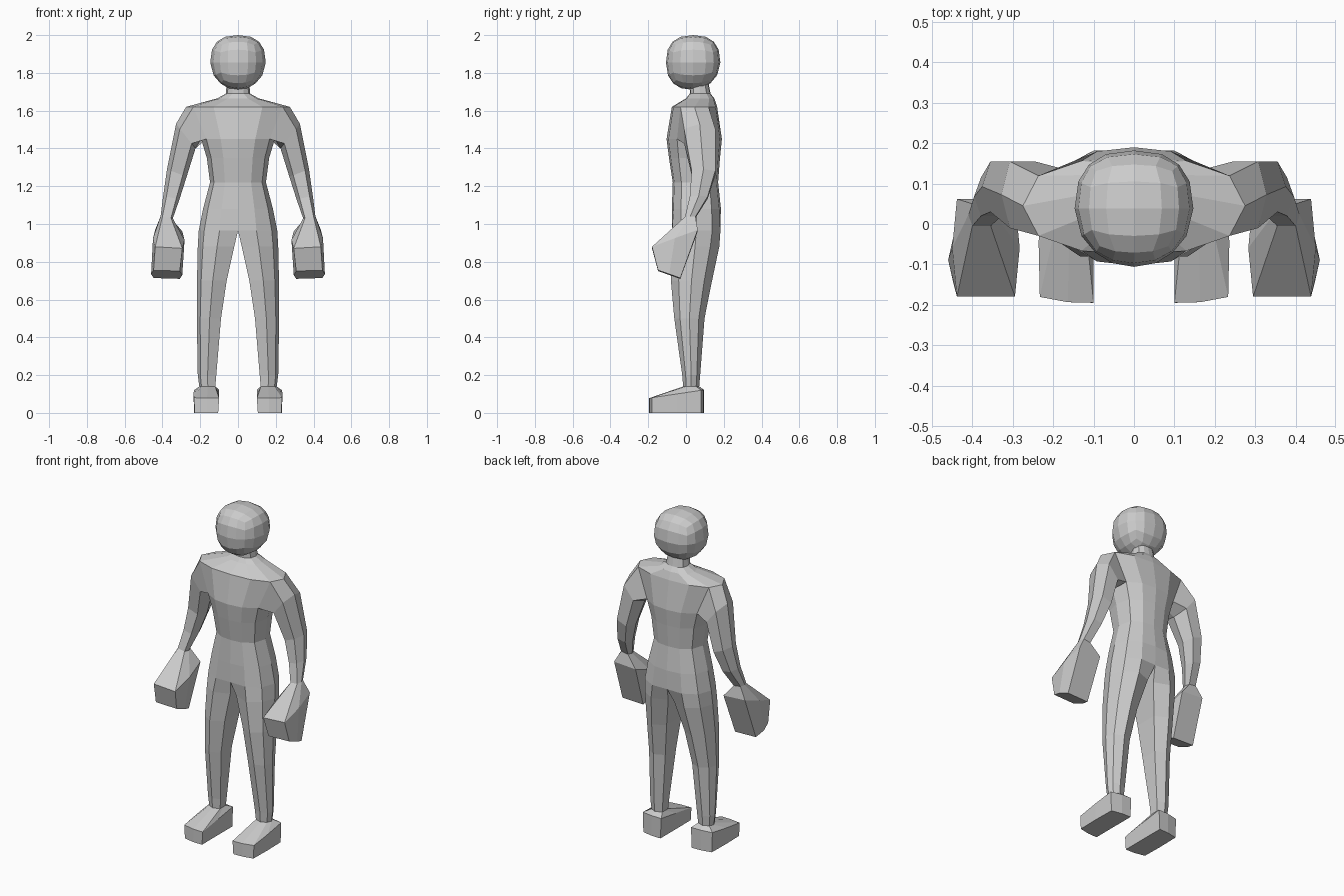
import bpy, bmesh
from mathutils import Vector

if "Cube" in bpy.data.objects:
    bpy.data.objects.remove(bpy.data.objects["Cube"])


def lerp(a, b, t):
    return a + (b - a) * t


def make_object(name, bm):
    bmesh.ops.recalc_face_normals(bm, faces=bm.faces)
    mesh = bpy.data.meshes.new(name)
    bm.to_mesh(mesh)
    bm.free()
    ob = bpy.data.objects.new(name, mesh)
    bpy.context.collection.objects.link(ob)
    return ob


def body_ring(bm, z, x_in, x_out, yf, yb, c, box=0.0, tilt=0.0):
    """Eight points around half the torso or one leg; c rounds the inner side."""
    w, h, m = x_out - x_in, (yb - yf) / 2, (yf + yb) / 2
    xs, ys = lerp(0.86, 1, box), lerp(0.62, 0.95, box)
    flat, inner = lerp(0.93 + 0.07 * c, 1, box), 1 - 0.35 * c
    pts = [(0, -inner), (0.47, -flat), (xs, -ys), (1, 0),
           (xs, ys), (0.47, flat), (0, inner), (0, 0)]
    return [bm.verts.new((x_in + w * u, m + h * v, z + tilt * h * v)) for u, v in pts]


def arm_ring(bm, xo, zo, xi, zi, yf, yb, tilt, inset):
    """Six points around the arm, from its outer point to its inner point."""
    o, i, m = Vector((xo, 0, zo)), Vector((xi, 0, zi)), (yf + yb) / 2
    pts = [(inset, yf), (0, m), (inset, yb), (1 - inset, yb), (1, m), (1 - inset, yf)]
    return [bm.verts.new(o.lerp(i, t) + Vector((0, y, tilt * (y - m)))) for t, y in pts]


def bridge(bm, a, b, skip=()):
    n = len(a)
    for k in range(n):
        quad = (a[k], a[(k + 1) % n], b[(k + 1) % n], b[k])
        # leave the centre plane open so the mirrored halves join
        if k not in skip and any(v.co.x > 1e-4 for v in quad):
            bm.faces.new(quad)


bm = bmesh.new()

# Neck, torso and leg: z, inner x, outer x, front y, back y, inner rounding
rows = [
    (1.74, 0, .06, .02, .12, 0),
    (1.69, 0, .065, .02, .13, 0),
    (1.665, 0, .11, 0, .15, 0),
    (1.62, 0, .275, -.075, .165, 0),
    (1.45, 0, .195, -.103, .19, 0),
    (1.35, 0, .165, -.09, .18, 0),
    (1.22, 0, .148, -.07, .17, 0),
    (1.08, 0, .185, -.075, .185, 0),
    (.965, 0, .208, -.08, .19, .2),
    (.88, .02, .213, -.082, .178, .8),
    (.70, .06, .217, -.08, .138, 1),
    (.50, .09, .218, -.062, .098, 1),
    (.20, .115, .213, -.02, .075, 1),
    (.14, .12, .205, -.015, .07, 1),
]
rings = [body_ring(bm, *r) for r in rows]
# Foot
rings.append(body_ring(bm, .10, .10, .236, -.195, .095, 0, .85, .15))
rings.append(body_ring(bm, 0, .105, .232, -.195, .095, 0, .85))
SHOULDER = 3
for k in range(len(rings) - 1):
    bridge(bm, rings[k], rings[k + 1], (2, 3) if k == SHOULDER else ())
bm.faces.new(rings[-1])

# Arm and hand grow out of the shoulder opening
top, low = rings[SHOULDER], rings[SHOULDER + 1]
prev = [top[2], top[3], top[4], low[4], low[3], low[2]]
for row in [
    (.328, 1.53, .225, 1.40, -.01, .155, 0, .2),
    (.376, 1.29, .272, 1.25, .03, .155, 0, .2),
    (.396, 1.15, .310, 1.13, .02, .115, 0, .2),
    (.410, 1.04, .345, 1.03, -.005, .05, 0, .15),
    (.450, .925, .283, .915, -.18, .062, .37, .07),
    (.460, .735, .295, .73, -.148, -.03, -.35, .08),
]:
    ring = arm_ring(bm, *row)
    bridge(bm, prev, ring)
    prev = ring
bm.faces.new(prev)

bmesh.ops.delete(bm, geom=[v for v in bm.verts if not v.link_faces], context='VERTS')
body = make_object("body", bm)
mirror = body.modifiers.new("mirror", 'MIRROR')
mirror.use_clip = True

# Head: rounded cube, narrower at the face and chin
bm = bmesh.new()
bmesh.ops.create_cube(bm, size=2)
bmesh.ops.subdivide_edges(bm, edges=bm.edges[:], cuts=3, use_grid_fill=True)
for v in bm.verts:
    p = 2.5
    x, y, z = v.co / sum(abs(c) ** p for c in v.co) ** (1 / p)
    if z < 0:
        x *= 1 - .28 * z * z
        y *= 1 - (.28 if y > 0 else .05) * z * z
    if y < 0:
        x *= 1 - .25 * y * y
    v.co = (.147 * x, .038 + .144 * y, 1.855 + .145 * z)
make_object("head", bm)
